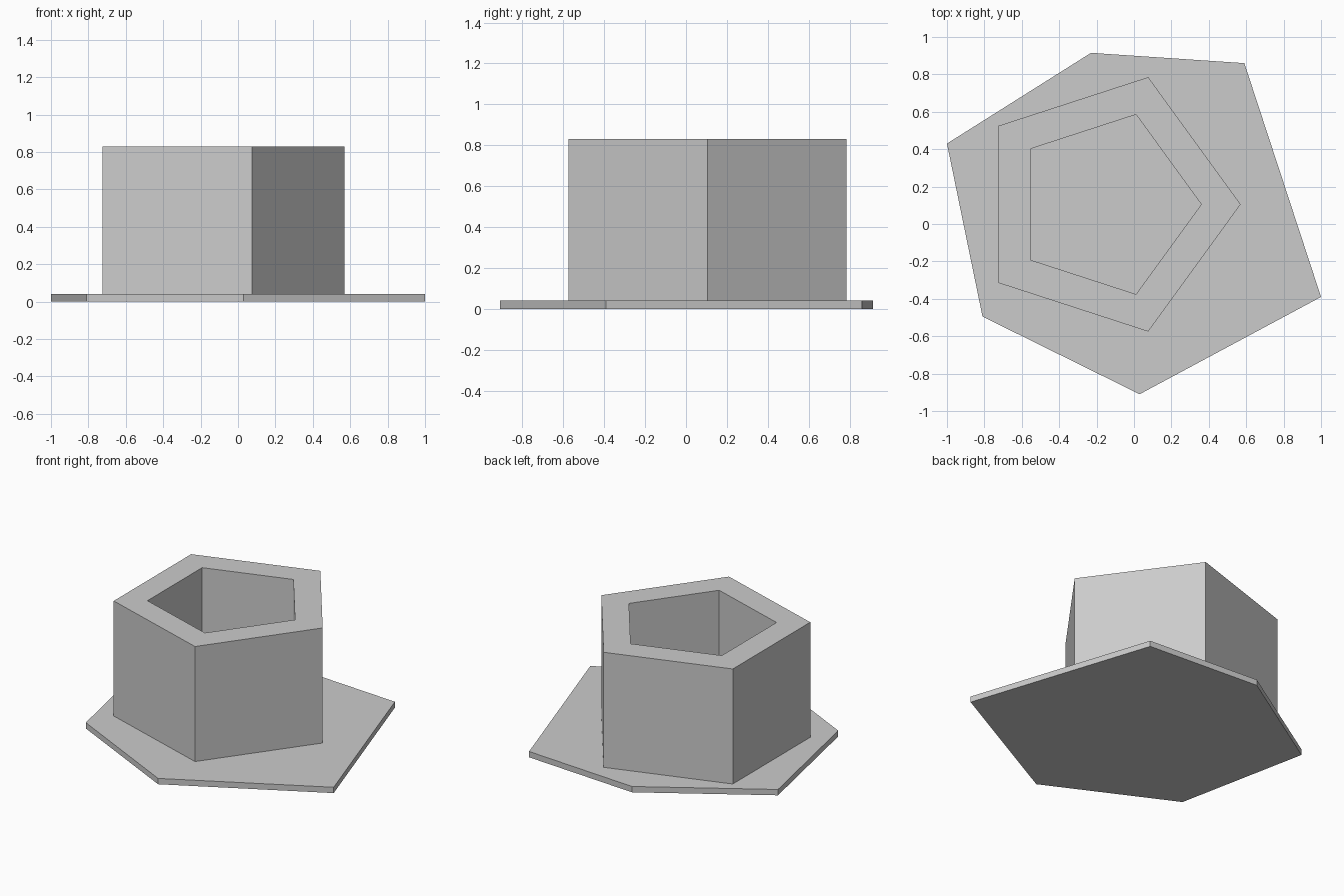
import bpy
import bmesh
from math import cos, sin, tau

cube = bpy.data.objects.get("Cube")
if cube:
    bpy.data.objects.remove(cube, do_unlink=True)

PLATE_TOP, WALL_TOP = 0.04, 0.83
CENTRE = (-0.145, 0.105)

grey = bpy.data.materials.new("plain_grey")
grey.use_nodes = True
colour = (0.6, 0.6, 0.6, 1)
grey.diffuse_color = colour
grey.node_tree.nodes["Principled BSDF"].inputs["Base Color"].default_value = colour


def finish(name, bm):
    bmesh.ops.recalc_face_normals(bm, faces=bm.faces)
    mesh = bpy.data.meshes.new(name)
    bm.to_mesh(mesh)
    bm.free()
    mesh.materials.append(grey)
    bpy.context.collection.objects.link(bpy.data.objects.new(name, mesh))


def pentagon(bm, radius, z):
    return [bm.verts.new((CENTRE[0] + radius * cos(tau * i / 5),
                          CENTRE[1] + radius * sin(tau * i / 5), z)) for i in range(5)]


# Irregular six-sided base plate
bm = bmesh.new()
outline = [(-1, 0.43), (-0.81, -0.495), (0.03, -0.91), (1, -0.39), (0.59, 0.86), (-0.23, 0.915)]
face = bm.faces.new([bm.verts.new((x, y, 0)) for x, y in outline])
top = bmesh.ops.extrude_face_region(bm, geom=[face], use_keep_orig=True)["geom"]
bmesh.ops.translate(bm, verts=[v for v in top if isinstance(v, bmesh.types.BMVert)],
                    vec=(0, 0, PLATE_TOP))
finish("base_plate", bm)

# Hollow five-sided tube standing on the plate
bm = bmesh.new()
rings = [pentagon(bm, r, z) for r, z in
         ((0.715, PLATE_TOP), (0.715, WALL_TOP), (0.505, WALL_TOP), (0.505, PLATE_TOP))]
for a, b in zip(rings, rings[1:] + rings[:1]):
    for i in range(5):
        j = (i + 1) % 5
        bm.faces.new((a[i], a[j], b[j], b[i]))
finish("pentagonal_tube", bm)
